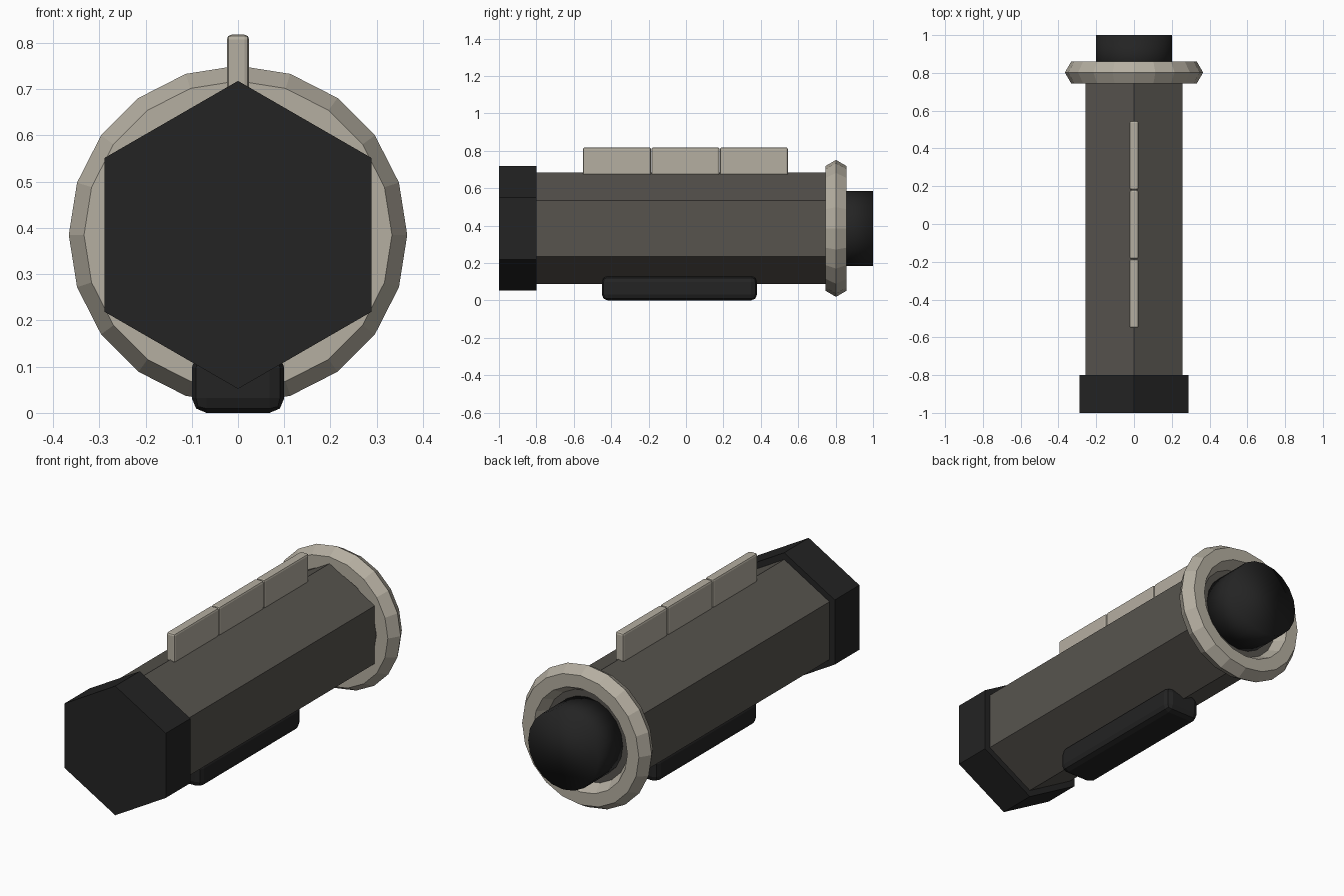
import bpy, bmesh, math
from mathutils import Matrix

if "Cube" in bpy.data.objects:
    bpy.data.objects.remove(bpy.data.objects["Cube"])

CZ = 0.385  # height of the long axis


def material(name, rgb):
    m = bpy.data.materials.new(name)
    m.diffuse_color = (*rgb, 1)
    m.use_nodes = True
    m.node_tree.nodes["Principled BSDF"].inputs["Base Color"].default_value = m.diffuse_color
    return m


BEIGE = material("beige", (0.46, 0.425, 0.355))
GREY = material("warm grey", (0.095, 0.088, 0.076))
BLACK = material("black", (0.017, 0.017, 0.017))


def finish(name, bm, mat, smooth=False):
    bmesh.ops.recalc_face_normals(bm, faces=bm.faces[:])
    me = bpy.data.meshes.new(name)
    bm.to_mesh(me)
    bm.free()
    me.materials.append(mat)
    for p in me.polygons:
        p.use_smooth = smooth
    ob = bpy.data.objects.new(name, me)
    bpy.context.collection.objects.link(ob)
    return ob


def prism(name, sides, r, y0, y1, mat, smooth=False):
    """Regular prism along y with a corner pointing up."""
    bm = bmesh.new()
    rings = []
    for y in (y0, y1):
        rings.append([bm.verts.new((r * math.sin(math.tau * i / sides), y,
                                    CZ + r * math.cos(math.tau * i / sides)))
                      for i in range(sides)])
    a, b = rings
    for i in range(sides):
        j = (i + 1) % sides
        bm.faces.new((a[i], a[j], b[j], b[i]))
    bm.faces.new(a)
    bm.faces.new(b)
    return finish(name, bm, mat, smooth)


def ring(name, major, minor, n, k, y, mat):
    """Low-poly torus around the y axis."""
    bm = bmesh.new()
    rows = []
    for i in range(n):
        t = math.tau * i / n
        row = []
        for j in range(k):
            p = math.tau * j / k
            r = major + minor * math.cos(p)
            row.append(bm.verts.new((r * math.cos(t), y + minor * math.sin(p),
                                     CZ + r * math.sin(t))))
        rows.append(row)
    for i in range(n):
        a, b = rows[i], rows[(i + 1) % n]
        for j in range(k):
            bm.faces.new((a[j], a[(j + 1) % k], b[(j + 1) % k], b[j]))
    return finish(name, bm, mat)


def rounded_box(name, x, y0, y1, z0, z1, bevel, mat):
    bm = bmesh.new()
    bmesh.ops.create_cube(bm, size=1, matrix=Matrix.Translation(
        (0, (y0 + y1) / 2, (z0 + z1) / 2)) @ Matrix.Diagonal((2 * x, y1 - y0, z1 - z0, 1)))
    bmesh.ops.bevel(bm, geom=bm.edges[:], offset=bevel, segments=2, profile=0.5,
                    affect='EDGES')
    return finish(name, bm, mat)


# hexagonal tube and front cap
prism("body", 6, 0.298, -0.8, 0.8, GREY)
prism("front_cap", 6, 0.333, -1.0, -0.8, BLACK)

# rear collar and smooth knob
ring("rear_collar", 0.30, 0.066, 20, 6, 0.802, BEIGE)
prism("rear_knob", 20, 0.2, 0.78, 1.0, BLACK, smooth=True)

# three plates along the top ridge
for i in range(3):
    y = -0.368 + 0.366 * i
    rounded_box(f"top_plate_{i + 1}", 0.024, y - 0.183, y + 0.181, 0.67, 0.818, 0.01, BEIGE)

# grip pad underneath
rounded_box("bottom_grip", 0.1, -0.45, 0.38, 0.0, 0.13, 0.032, BLACK)
